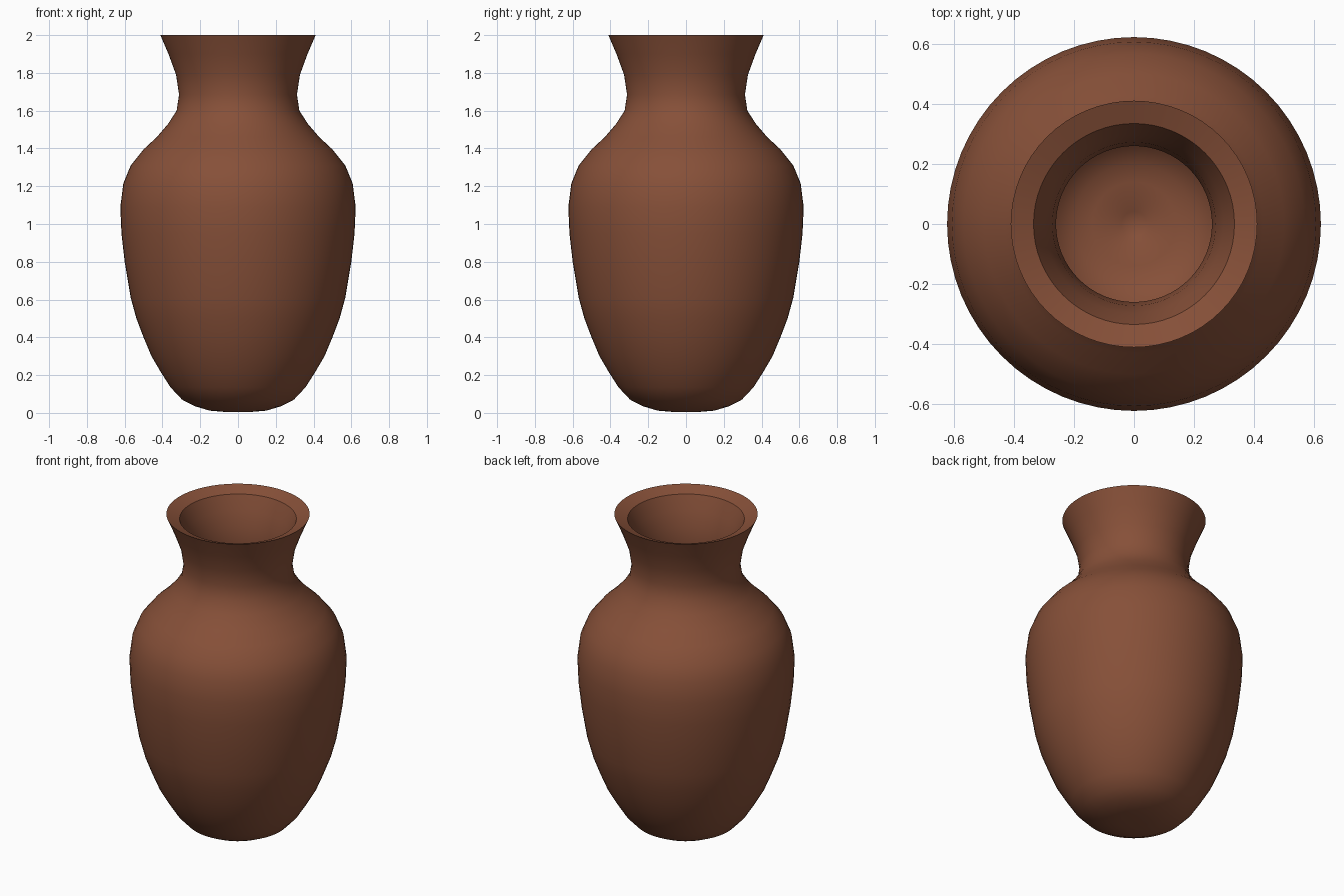
import bpy, bmesh, math

# Profile (radius, height): outside from the foot centre up to the rim
outer = [(0, 0.005), (0.08, 0.006), (0.15, 0.012), (0.227, 0.035), (0.296, 0.07),
         (0.357, 0.135), (0.408, 0.215), (0.458, 0.30), (0.50, 0.40), (0.538, 0.50),
         (0.568, 0.61), (0.60, 0.80), (0.617, 0.95), (0.623, 1.09), (0.607, 1.215),
         (0.568, 1.31), (0.50, 1.395), (0.43, 1.46), (0.37, 1.53), (0.325, 1.60),
         (0.312, 1.685), (0.328, 1.79), (0.368, 1.90), (0.411, 2.0)]
# Inside from the bevelled rim down to the small pit in the floor
inner = [(0.335, 1.97), (0.298, 1.88), (0.272, 1.79), (0.26, 1.685), (0.272, 1.58),
         (0.315, 1.48), (0.39, 1.40), (0.45, 1.335), (0.505, 1.265), (0.533, 1.19),
         (0.543, 1.08), (0.537, 0.95), (0.52, 0.80), (0.49, 0.63), (0.462, 0.53),
         (0.427, 0.43), (0.388, 0.34), (0.34, 0.255), (0.296, 0.19), (0.25, 0.137),
         (0.20, 0.107), (0.14, 0.09), (0.042, 0.083), (0, 0.055)]

# Vase: spin the profile around the z axis
bm = bmesh.new()
verts = [bm.verts.new((r, 0, z)) for r, z in outer + inner]
edges = [bm.edges.new(pair) for pair in zip(verts, verts[1:])]
bmesh.ops.spin(bm, geom=verts + edges, axis=(0, 0, 1), cent=(0, 0, 0),
               angle=math.tau, steps=64, use_merge=True)
bmesh.ops.remove_doubles(bm, verts=bm.verts, dist=0.0005)
bmesh.ops.recalc_face_normals(bm, faces=bm.faces)
mesh = bpy.data.meshes.new("vase")
bm.to_mesh(mesh)
bm.free()

vase = bpy.data.objects.new("vase", mesh)
bpy.context.collection.objects.link(vase)

# Brown clay
clay = bpy.data.materials.new("brown_clay")
clay.diffuse_color = (0.24, 0.08, 0.04, 1)
mesh.materials.append(clay)

# Smooth body with a crisp rim
bpy.context.view_layer.objects.active = vase
vase.select_set(True)
bpy.ops.object.shade_smooth_by_angle(angle=math.radians(32))
